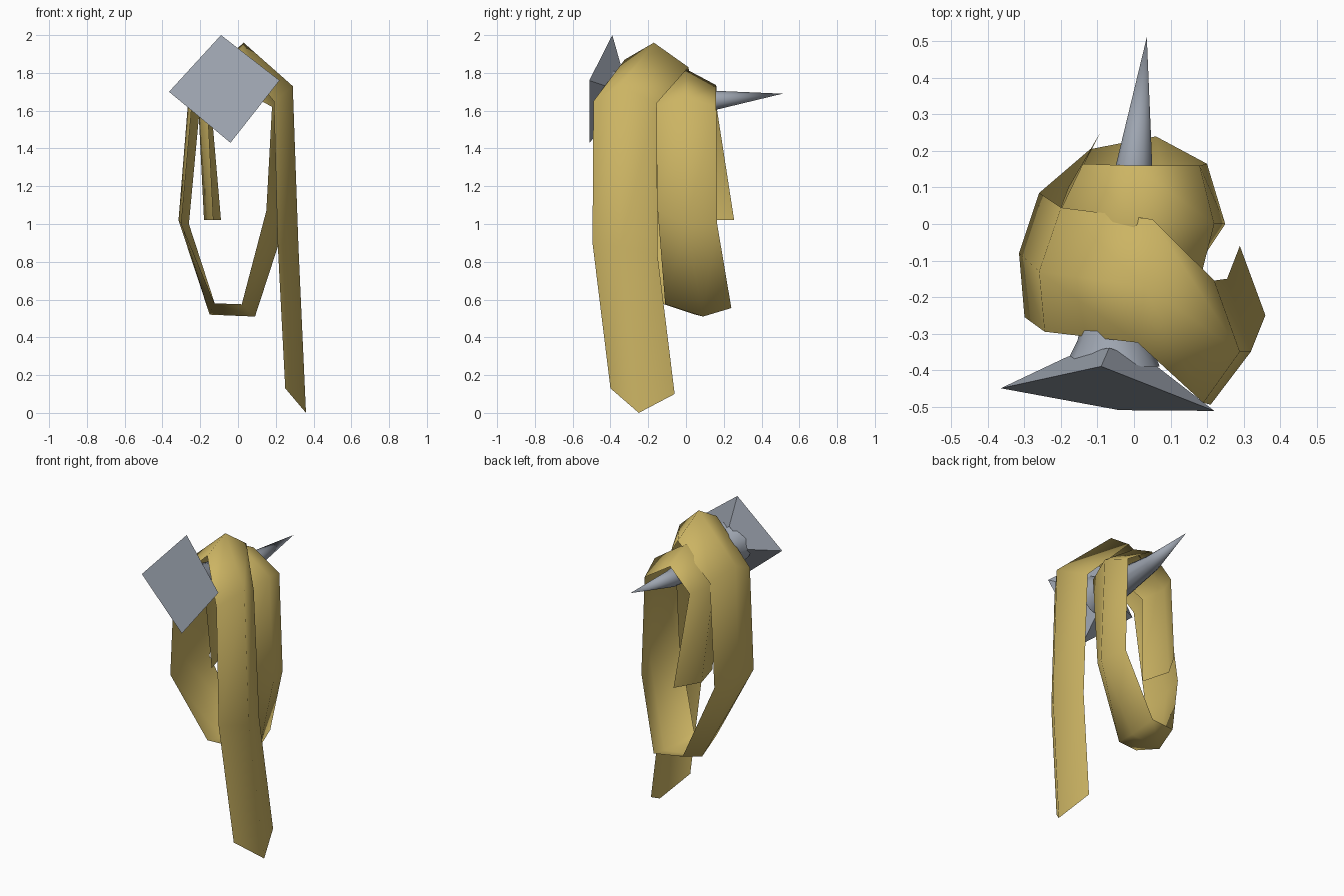
import bpy, bmesh, math
from mathutils import Vector


def material(name, rgb):
    m = bpy.data.materials.new(name)
    m.diffuse_color = (*rgb, 1)
    return m


tan = material("tan_leather", (0.60, 0.455, 0.125))
steel = material("grey_steel", (0.34, 0.375, 0.435))


def loft(name, rings, mat, closed=False, caps=False, smooth=True):
    """Skin a row of equal-length point rings with quads."""
    bm = bmesh.new()
    rows = [[bm.verts.new(p) for p in r] for r in rings]
    n = len(rows[0])
    for a, b in zip(rows, rows[1:]):
        for i in range(n if closed else n - 1):
            j = (i + 1) % n
            bm.faces.new((a[i], a[j], b[j], b[i]))
    if caps:
        bm.faces.new(rows[0])
    if closed:
        bmesh.ops.remove_doubles(bm, verts=bm.verts, dist=0.0005)
        bmesh.ops.recalc_face_normals(bm, faces=bm.faces)
    for f in bm.faces:
        f.smooth = smooth
    me = bpy.data.meshes.new(name)
    bm.to_mesh(me)
    bm.free()
    me.materials.append(mat)
    ob = bpy.data.objects.new(name, me)
    bpy.context.collection.objects.link(ob)
    return ob


# Strap: cross-sections of front edge, raised middle, back edge,
# winding twice over the nail from the long tail to the short tail
strap = [
    [(0.25, -0.40, 0.13), (0.36, -0.25, 0.00), (0.29, -0.06, 0.10)],
    [(0.21, -0.495, 0.90), (0.32, -0.35, 0.88), (0.255, -0.15, 0.83)],
    [(0.19, -0.49, 1.65), (0.29, -0.35, 1.73), (0.22, -0.155, 1.64)],
    [(0.01, -0.325, 1.87), (0.03, -0.17, 1.96), (0.05, 0.013, 1.83)],
    [(-0.245, -0.295, 1.62), (-0.26, -0.13, 1.70), (-0.20, 0.045, 1.64)],
    [(-0.30, -0.255, 1.00), (-0.315, -0.08, 1.02), (-0.26, 0.085, 1.00)],
    [(-0.125, -0.13, 0.58), (-0.15, 0.05, 0.52), (-0.12, 0.205, 0.57)],
    [(0.02, -0.11, 0.575), (0.09, 0.09, 0.51), (0.06, 0.24, 0.555)],
    [(0.15, -0.15, 1.07), (0.25, 0.00, 1.00), (0.20, 0.165, 1.00)],
    [(0.18, -0.155, 1.62), (0.22, 0.00, 1.67), (0.18, 0.16, 1.62)],
    [(0.00, -0.16, 1.72), (0.00, 0.00, 1.82), (0.00, 0.16, 1.735)],
    [(-0.16, -0.12, 1.60), (-0.21, 0.02, 1.62), (-0.14, 0.165, 1.60)],
    [(-0.13, -0.08, 1.02), (-0.18, 0.10, 1.02), (-0.09, 0.255, 1.02)],
]
loft("strap", strap, tan)

# Nail head: tilted square tapering back to the neck
corners = [Vector(p) for p in ((-0.09, -0.39, 2.0), (0.22, -0.512, 1.76),
                               (-0.04, -0.51, 1.43), (-0.365, -0.45, 1.70))]
centre = sum(corners, Vector()) / 4
back = Vector((0.01, 0.095, -0.02))
neck = [centre + (c - centre) * 0.42 + back for c in corners]
loft("nail_head", [corners, neck], steel, closed=True, caps=True, smooth=False)


# Nail shaft: tapered and slightly bent
def ring(c, r, n=12):
    return [(c[0] + r * math.cos(2 * math.pi * i / n), c[1],
             c[2] + r * math.sin(2 * math.pi * i / n)) for i in range(n)]


loft("nail_shaft", [ring((-0.06, -0.39, 1.70), 0.13),
                    ring((-0.055, -0.32, 1.69), 0.10),
                    ring((0.0, 0.16, 1.655), 0.05),
                    ring((0.035, 0.512, 1.69), 0.0001)], steel, closed=True)
